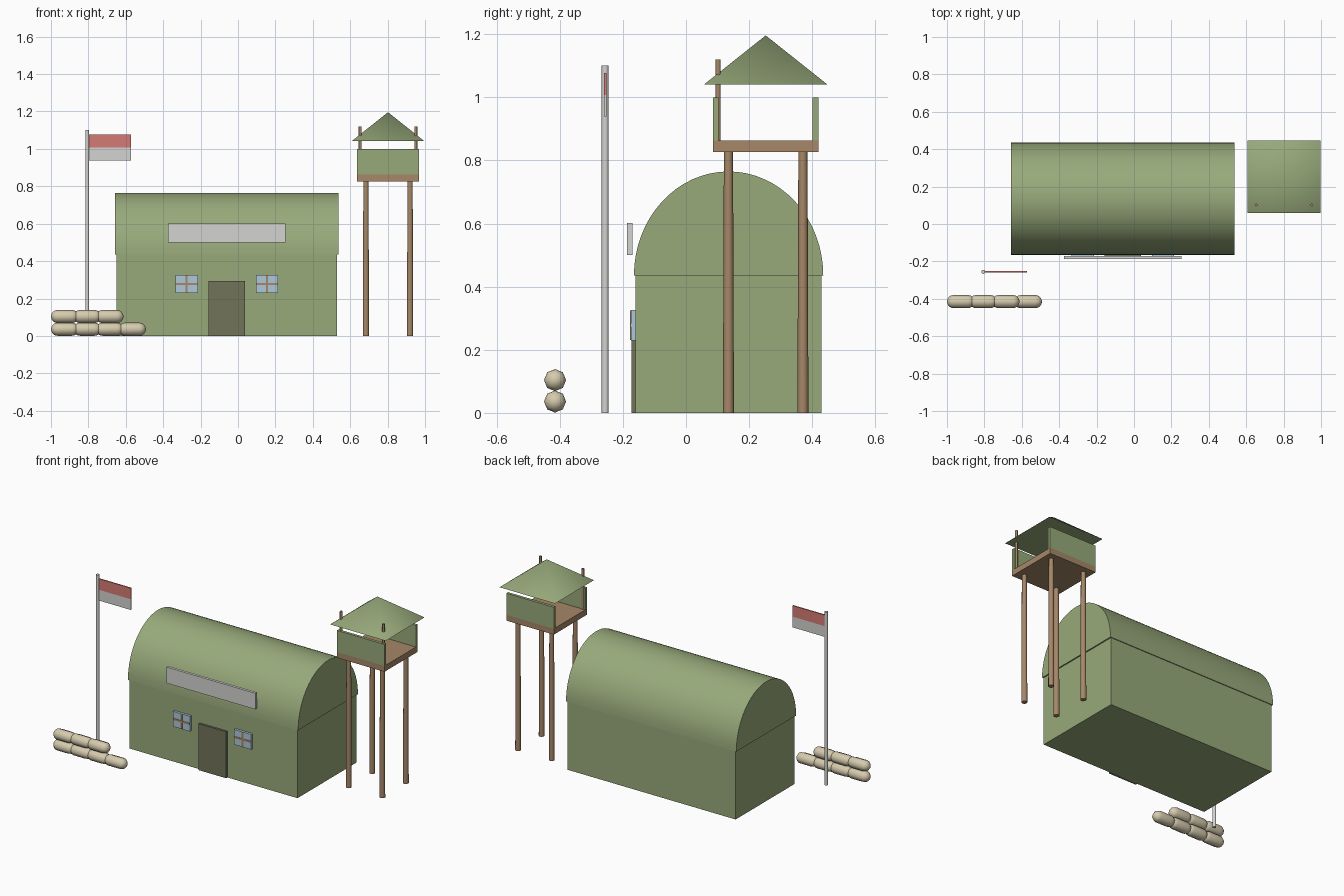
import bpy, bmesh, math
from mathutils import Matrix, Vector

cube = bpy.data.objects.get("Cube")
if cube:
    bpy.data.objects.remove(cube, do_unlink=True)


def material(name, hex_code):
    """Flat material from an sRGB hex code, stored as linear values."""
    srgb = [int(hex_code[i:i + 2], 16) / 255 for i in (0, 2, 4)]
    rgba = [((c + 0.055) / 1.055) ** 2.4 for c in srgb] + [1]
    mat = bpy.data.materials.new(name)
    mat.use_nodes = True
    mat.diffuse_color = rgba
    mat.node_tree.nodes["Principled BSDF"].inputs["Base Color"].default_value = rgba
    return mat


GREEN = material("olive green", "98AA7B")
WOOD = material("brown wood", "A68768")
DOOR = material("dark olive", "71735A")
GLASS = material("pale blue glass", "AEC8D8")
RED = material("flag red", "D57B74")
WHITE = material("light grey", "D4D4D2")
SAND = material("sand canvas", "D6CBAE")


def finish(bm, name, mat, smooth=None):
    """Turn a bmesh into an object; smooth is the sharp-edge angle in degrees."""
    bmesh.ops.recalc_face_normals(bm, faces=bm.faces)
    mesh = bpy.data.meshes.new(name)
    bm.to_mesh(mesh)
    bm.free()
    mesh.materials.append(mat)
    obj = bpy.data.objects.new(name, mesh)
    bpy.context.collection.objects.link(obj)
    if smooth:
        bpy.ops.object.select_all(action='DESELECT')
        obj.select_set(True)
        bpy.context.view_layer.objects.active = obj
        bpy.ops.object.shade_smooth_by_angle(angle=math.radians(smooth))
    return obj


def box(name, mat, x, y, z):
    """Box given by its (min, max) range on each axis."""
    bm = bmesh.new()
    ranges = (x, y, z)
    size = [b - a for a, b in ranges]
    centre = [(a + b) / 2 for a, b in ranges]
    bmesh.ops.create_cube(bm, size=1, matrix=Matrix.Translation(centre) @ Matrix.Diagonal(size + [1]))
    return finish(bm, name, mat)


def pole(name, mat, x, y, z0, z1, r0, r1, sides=10):
    bm = bmesh.new()
    bmesh.ops.create_cone(bm, cap_ends=True, segments=sides, radius1=r0, radius2=r1,
                          depth=z1 - z0, matrix=Matrix.Translation((x, y, (z0 + z1) / 2)))
    return finish(bm, name, mat, 50)


def sandbag(name, x, y, z, length, r):
    """Eight-sided capsule lying along x."""
    bm = bmesh.new()
    straight = length / 2 - r
    profile = []
    for side in (-1, 1):
        for i in range(5):
            a = math.pi / 2 * (i if side < 0 else 4 - i) / 4
            profile.append(bm.verts.new((side * (straight + r * math.cos(a)), 0, r * math.sin(a))))
    edges = [bm.edges.new(pair) for pair in zip(profile, profile[1:])]
    bmesh.ops.spin(bm, geom=profile + edges, cent=(0, 0, 0), axis=(1, 0, 0),
                   angle=2 * math.pi, steps=8)
    bmesh.ops.remove_doubles(bm, verts=bm.verts, dist=0.0005)
    bmesh.ops.translate(bm, verts=bm.verts, vec=(x, y, z))
    return finish(bm, name, SAND, 60)


# Hut walls and vaulted roof
HX, HY, EAVE = -0.06, 0.135, 0.435
box("hut_walls", GREEN, (HX - 0.59, HX + 0.59), (HY - 0.295, HY + 0.295), (0, EAVE))

bm = bmesh.new()
STEPS = 32
arc = [math.pi * i / STEPS for i in range(STEPS + 1)]
end = bm.faces.new([bm.verts.new((HX - 0.598, HY + 0.3 * math.cos(a), EAVE + 0.33 * math.sin(a)))
                    for a in arc])
extruded = bmesh.ops.extrude_face_region(bm, geom=[end])["geom"]
bmesh.ops.translate(bm, vec=(1.196, 0, 0),
                    verts=[v for v in extruded if isinstance(v, bmesh.types.BMVert)])
finish(bm, "vaulted_roof", GREEN, 30)

# Door and sign board
box("door", DOOR, (HX - 0.097, HX + 0.097), (-0.173, -0.155), (0, 0.295))
box("sign_board", WHITE, (HX - 0.313, HX + 0.313), (-0.187, -0.17), (0.5, 0.602))

# Windows with crossed glazing bars
for side, sign in (("left", 1), ("right", -1)):
    wx, wz = HX + sign * 0.215, 0.278
    box(side + "_window_pane", GLASS, (wx - 0.06, wx + 0.06), (-0.175, -0.155), (wz - 0.048, wz + 0.048))
    box(side + "_window_upright", WOOD, (wx - 0.006, wx + 0.006), (-0.177, -0.17), (wz - 0.047, wz + 0.047))
    box(side + "_window_crossbar", WOOD, (wx - 0.059, wx + 0.059), (-0.177, -0.17), (wz - 0.006, wz + 0.006))

# Flagpole and two-band flag
FX, FY = -0.806, -0.256
pole("flagpole", WHITE, FX, FY, 0, 1.1, 0.011, 0.011)
box("flag_upper_band", RED, (FX, -0.571), (FY - 0.004, FY + 0.004), (1.007, 1.077))
box("flag_lower_band", WHITE, (FX, -0.571), (FY - 0.004, FY + 0.004), (0.939, 1.007))

# Sandbag wall
for row, count in enumerate((4, 3)):
    for i in range(count):
        sandbag(f"sandbag_row{row + 1}_{i + 1}", -0.926 + 0.12 * i, -0.415,
                0.036 + 0.068 * row, 0.148, 0.035)

# Watchtower legs, platform, parapets and roof posts
TX, TY = 0.802, 0.2525
for sx, fx in ((-1, "right"), (1, "left")):
    for sy, fy in ((-1, "front"), (1, "back")):
        pole(f"tower_{fy}_{fx}_leg", WOOD, TX + sx * 0.118, TY + sy * 0.118, 0, 0.83, 0.0175, 0.0145)
    pole(f"tower_{fx}_roof_post", WOOD, TX + sx * 0.149, 0.102, 0.86, 1.12, 0.008, 0.008, 8)

half = 0.167
box("tower_platform", WOOD, (TX - half, TX + half), (TY - half, TY + half), (0.826, 0.863))
for sy, fy in ((-1, "front"), (1, "back")):
    ys = sorted((TY + sy * half, TY + sy * (half - 0.018)))
    box(f"tower_{fy}_parapet", GREEN, (TX - half, TX + half), ys, (0.863, 1.0))

# Pyramid roof of the tower
bm = bmesh.new()
bmesh.ops.create_cone(bm, cap_ends=True, segments=4, radius1=0.195 * math.sqrt(2), radius2=0, depth=0.155,
                      matrix=Matrix.Translation((TX, TY, 1.1185)) @ Matrix.Rotation(math.pi / 4, 4, 'Z'))
bmesh.ops.remove_doubles(bm, verts=bm.verts, dist=0.0005)
finish(bm, "tower_roof", GREEN, 60)
